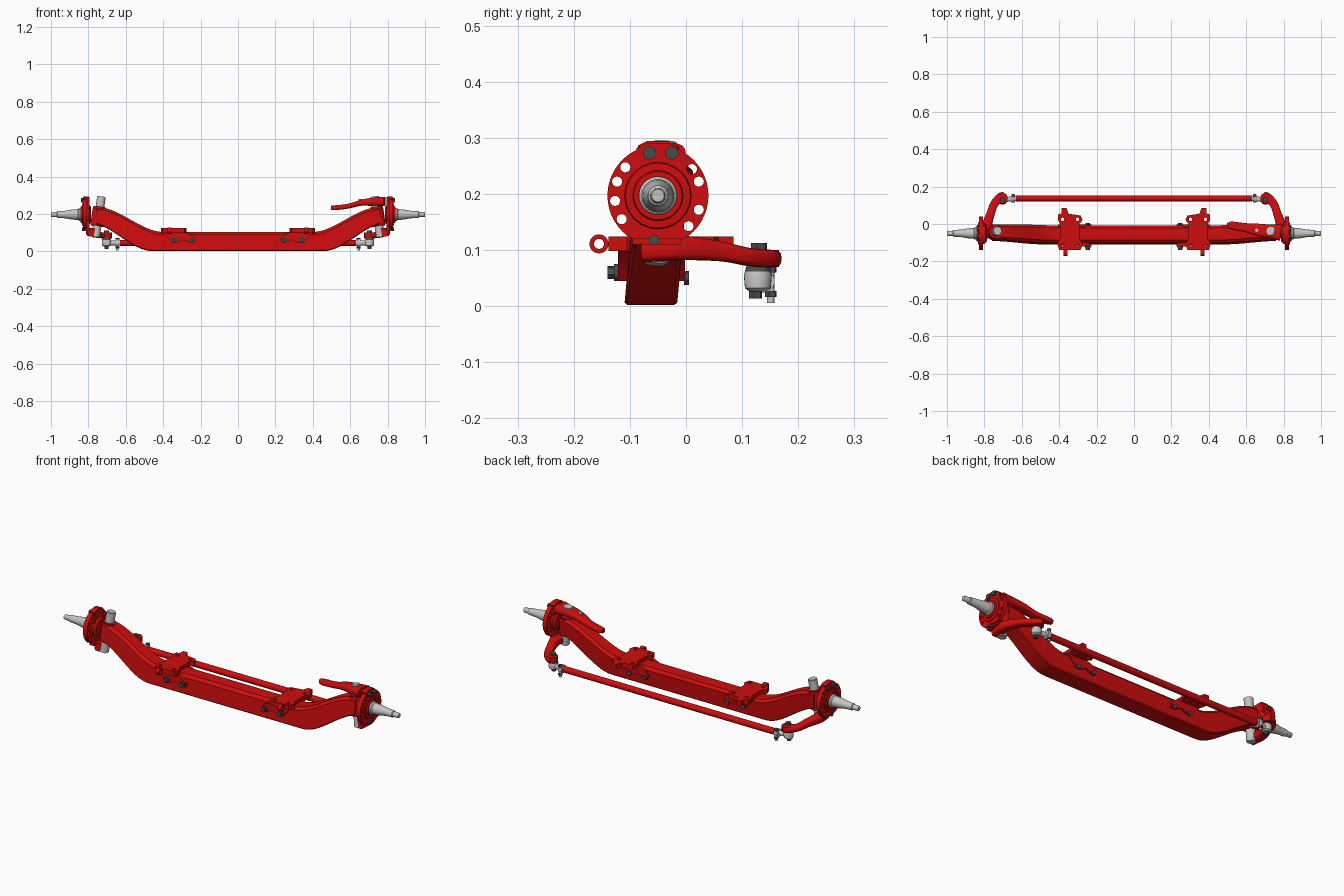
import bpy, bmesh, math
from mathutils import Vector

if "Cube" in bpy.data.objects:
    bpy.data.objects.remove(bpy.data.objects["Cube"], do_unlink=True)


def material(name, rgb, rough=0.5):
    m = bpy.data.materials.new(name)
    m.use_nodes = True
    m.diffuse_color = (*rgb, 1)
    node = m.node_tree.nodes["Principled BSDF"]
    node.inputs["Base Color"].default_value = (*rgb, 1)
    node.inputs["Roughness"].default_value = rough
    return m


RED = material("red paint", (0.62, 0.004, 0.004))
STEEL = material("bare steel", (0.55, 0.55, 0.54))
DARK = material("dark bolt steel", (0.07, 0.07, 0.07))


def finish(name, bm, mat, mirror=True, bevel=0.0):
    """Turn a bmesh in world coordinates into an object, mirrored to -x."""
    bmesh.ops.recalc_face_normals(bm, faces=bm.faces)
    if bevel:
        sharp = [e for e in bm.edges if len(e.link_faces) == 2 and e.calc_face_angle() > 0.6]
        bmesh.ops.bevel(bm, geom=sharp, offset=bevel, segments=2, affect='EDGES', clamp_overlap=True)
    for f in bm.faces:
        f.smooth = True
    for e in bm.edges:
        e.smooth = len(e.link_faces) == 2 and e.calc_face_angle() < 0.6
    me = bpy.data.meshes.new(name)
    bm.to_mesh(me)
    bm.free()
    me.materials.append(mat)
    ob = bpy.data.objects.new(name, me)
    bpy.context.scene.collection.objects.link(ob)
    if mirror:
        mod = ob.modifiers.new("Mirror", 'MIRROR')
        mod.use_mirror_merge = False
    return ob


def loft(bm, rings):
    rows = [[bm.verts.new(p) for p in r] for r in rings]
    n = len(rows[0])
    for a, b in zip(rows, rows[1:]):
        for i in range(n):
            bm.faces.new((a[i], a[(i + 1) % n], b[(i + 1) % n], b[i]))
    bm.faces.new(rows[0])
    bm.faces.new(rows[-1])


def circle(a, b, r, n=24):
    return [(a + r * math.cos(i * math.tau / n), b + r * math.sin(i * math.tau / n)) for i in range(n)]


def turned(bm, start, end, profile, n=24):
    """Revolve (distance, radius) pairs about the line from start to end."""
    start, end = Vector(start), Vector(end)
    d = (end - start).normalized()
    u = d.orthogonal().normalized()
    v = d.cross(u)
    loft(bm, [[start + d * t + u * a + v * b for a, b in circle(0, 0, r, n)] for t, r in profile])


def rod(bm, start, end, r, n=24):
    turned(bm, start, end, [(0, r), ((Vector(end) - Vector(start)).length, r)], n)


def plate(bm, axis, outline, lo, hi, holes=()):
    """Flat outline with round holes (a, b, r), extruded along an axis."""
    place = {'x': lambda a, b: (lo, a, b), 'y': lambda a, b: (a, lo, b), 'z': lambda a, b: (a, b, lo)}[axis]
    edges = []
    for loop in [outline] + [circle(*h, 16) for h in holes]:
        vs = [bm.verts.new(place(a, b)) for a, b in loop]
        edges += [bm.edges.new((vs[i - 1], vs[i])) for i in range(len(vs))]
    normal = Vector([float(axis == c) for c in "xyz"])
    fill = bmesh.ops.triangle_fill(bm, edges=edges, use_beauty=True, normal=normal)
    faces = [g for g in fill["geom"] if isinstance(g, bmesh.types.BMFace)]
    ext = bmesh.ops.extrude_face_region(bm, geom=faces, use_keep_orig=True)
    moved = [g for g in ext["geom"] if isinstance(g, bmesh.types.BMVert)]
    bmesh.ops.translate(bm, verts=moved, vec=normal * (hi - lo))


def arm(bm, stations, steps=6):
    """Smooth arm through (x, y, z, half width, half height) stations."""
    pts = [Vector(s) for s in stations]
    pts = [2 * pts[0] - pts[1]] + pts + [2 * pts[-1] - pts[-2]]
    path = []
    for i in range(1, len(pts) - 2):
        a, b, c, d = pts[i - 1:i + 3]
        for k in range(steps):
            t = k / steps
            path.append(0.5 * (2 * b + (c - a) * t + (2 * a - 5 * b + 4 * c - d) * t * t
                               + (3 * b - a - 3 * c + d) * t ** 3))
    path.append(pts[-2])
    rings = []
    for i, p in enumerate(path):
        q = path[min(i + 1, len(path) - 1)] - path[max(i - 1, 0)]
        side = Vector((q[1], -q[0], 0)).normalized()
        ring = []
        for a, b in circle(0, 0, 1, 20):
            sa, sb = [math.copysign(abs(c) ** 0.6, c) for c in (a, b)]
            ring.append(Vector(p[:3]) + side * sa * p[3] + Vector((0, 0, sb * p[4])))
        rings.append(ring)
    loft(bm, rings)


def smooth(x, lo, hi):
    t = min(max((x - lo) / (hi - lo), 0), 1)
    return t * t * (3 - 2 * t)


AY, AZ = -0.05, 0.197                 # wheel spindle axis
PIN_LOW, PIN_TOP = Vector((0.762, -0.055, 0.075)), Vector((0.73, -0.037, 0.293))


def pin_at(z):
    return PIN_LOW.lerp(PIN_TOP, (z - PIN_LOW.z) / (PIN_TOP.z - PIN_LOW.z))


# Dropped axle beam: chamfered box section, leaning slightly back
bm = bmesh.new()
rings = []
for i in range(-38, 39):
    x = i * 0.02
    top = 0.104 + 0.132 * smooth(abs(x), 0.40, 0.75)
    low = 0.002 + 0.148 * smooth(abs(x), 0.46, 0.79)
    h, c, d = 0.047 - 0.006 * smooth(abs(x), 0.5, 0.76), 0.014, 0.005
    section = [(-h + d, low), (h - d, low), (h, low + d), (h, top - c), (h - c, top),
               (-h + c, top), (-h, top - c), (-h, low + d)]
    rings.append([(x, -0.063 + y + 0.09 * z, z) for y, z in section])
loft(bm, rings)
finish("axle_beam", bm, RED, mirror=False)

# Beam eye around the kingpin
bm = bmesh.new()
rod(bm, pin_at(0.135), pin_at(0.238), 0.037)
finish("beam_eye", bm, RED, bevel=0.004)

# Kingpin with its caps
bm = bmesh.new()
rod(bm, PIN_LOW, PIN_TOP, 0.023)
finish("kingpin", bm, STEEL, bevel=0.003)

# Knuckle yokes: hulls between a kingpin boss and the flange
for name, z0, z1, r, x, f0, f1 in (("upper_yoke", 0.243, 0.288, 0.034, 0.82, 0.2, 0.27),
                                   ("lower_yoke", 0.083, 0.125, 0.036, 0.82, 0.11, 0.18)):
    bm = bmesh.new()
    rod(bm, pin_at(z0), pin_at(z1), r)
    for y in (-0.095, -0.008):
        for z in (f0, f1):
            bm.verts.new((x, y, z))
            bm.verts.new((x - 0.025, y, z))
    bmesh.ops.delete(bm, geom=bm.faces[:], context='FACES_KEEP_BOUNDARY')
    hull = bmesh.ops.convex_hull(bm, input=bm.verts[:])
    junk = [g for g in hull["geom_interior"] if isinstance(g, bmesh.types.BMVert)]
    bmesh.ops.delete(bm, geom=junk, context='VERTS')
    finish(name, bm, RED)

# Knuckle core, brake flange with bolt holes, and stepped hub
bm = bmesh.new()
turned(bm, (0.785, AY, AZ), (1, AY, AZ), [(0, 0.04), (0.012, 0.055), (0.03, 0.06)])
finish("knuckle_core", bm, RED)
bm = bmesh.new()
rim = [(y, max(z, 0.12)) for y, z in circle(AY, AZ, 0.09, 48)]
holes = [(AY + 0.077 * math.cos(math.radians(a)), AZ + 0.077 * math.sin(math.radians(a)), 0.009)
         for a in (19, 38, 139, 161, 187, 213, 315, 341)]
plate(bm, 'x', rim, 0.806, 0.829, holes)
finish("brake_flange", bm, RED)
bm = bmesh.new()
turned(bm, (0.828, AY, AZ), (1, AY, AZ), [(0, 0.06), (0.006, 0.058), (0.007, 0.045), (0.013, 0.043)])
finish("hub_step", bm, RED)

# Pad and bolts at the top and bottom of the flange
bm = bmesh.new()
plate(bm, 'x', [(-0.09, 0.255), (-0.01, 0.255), (-0.012, 0.285), (-0.03, 0.294),
                (-0.07, 0.294), (-0.088, 0.285)], 0.795, 0.83)
finish("flange_pad", bm, RED, bevel=0.003)
bm = bmesh.new()
for y in (-0.065, -0.025):
    rod(bm, (0.82, y, 0.273), (0.84, y, 0.273), 0.013, 6)
rod(bm, (0.815, -0.057, 0.118), (0.835, -0.057, 0.118), 0.01, 6)
finish("flange_bolts", bm, DARK)

# Tapered wheel spindle
bm = bmesh.new()
turned(bm, (0.835, AY, AZ), (1, AY, AZ), [(0, 0.034), (0.015, 0.034), (0.02, 0.029), (0.05, 0.027),
       (0.09, 0.02), (0.13, 0.018), (0.133, 0.014), (0.162, 0.013), (0.165, 0.011)], 32)
finish("wheel_spindle", bm, STEEL)

# Tie rod arms
bm = bmesh.new()
arm(bm, [(0.775, -0.075, 0.1, 0.028, 0.022), (0.785, -0.01, 0.104, 0.027, 0.022), (0.765, 0.06, 0.098, 0.022, 0.018),
         (0.745, 0.11, 0.088, 0.022, 0.016), (0.71, 0.142, 0.085, 0.026, 0.016), (0.69, 0.15, 0.085, 0.02, 0.015)])
rod(bm, (0.703, 0.138, 0.07), (0.703, 0.138, 0.1), 0.028)
finish("tie_rod_arm", bm, RED)

# Steering arm, only on the left
bm = bmesh.new()
arm(bm, [(0.785, -0.045, 0.268, 0.045, 0.024), (0.72, -0.038, 0.265, 0.036, 0.022), (0.66, -0.03, 0.26, 0.032, 0.016),
         (0.59, -0.018, 0.242, 0.023, 0.013), (0.525, -0.008, 0.234, 0.021, 0.013), (0.497, -0.006, 0.234, 0.012, 0.012)])
finish("steering_arm", bm, RED, mirror=False)
bm = bmesh.new()
rod(bm, (0.655, -0.033, 0.26), (0.655, -0.033, 0.281), 0.01)
finish("steering_arm_stud", bm, STEEL, mirror=False)

# Tie rod, its ball joints and clamps
TY, TZ = 0.137, 0.045
bm = bmesh.new()
rod(bm, (-0.63, TY, TZ), (0.63, TY, TZ), 0.0165)
finish("tie_rod", bm, RED, mirror=False)
bm = bmesh.new()
turned(bm, (0.703, 0.128, 0.026), (0.703, 0.128, 1),
       [(0, 0.015), (0.006, 0.023), (0.03, 0.025), (0.042, 0.02)])
rod(bm, (0.703, 0.13, TZ), (0.61, TY, TZ), 0.013)
rod(bm, (0.635, TY, TZ), (0.655, TY, TZ), 0.021)
rod(bm, (0.645, 0.151, 0.006), (0.645, 0.151, 0.066), 0.007, 12)
finish("ball_joint", bm, STEEL)
bm = bmesh.new()
turned(bm, (0.703, 0.128, 0.062), (0.703, 0.128, 1), [(0, 0.023), (0.01, 0.02)])
rod(bm, (0.703, 0.13, 0.098), (0.703, 0.13, 0.113), 0.015, 6)
rod(bm, (0.703, 0.124, 0.014), (0.703, 0.124, 0.028), 0.012, 6)
for z in (0.016, 0.06):
    rod(bm, (0.645, 0.151, z), (0.645, 0.151, z + 0.011), 0.011, 6)
finish("joint_nuts", bm, DARK)

# Spring seats on top of the beam
bm = bmesh.new()
seat = [(0.285, -0.138), (0.4, -0.138), (0.411, -0.105), (0.396, -0.08), (0.396, 0), (0.408, 0.025),
        (0.405, 0.05), (0.387, 0.058), (0.387, 0.085), (0.36, 0.085), (0.35, 0.055),
        (0.285, 0.045), (0.275, 0.02), (0.292, 0), (0.292, -0.08), (0.275, -0.105)]
plate(bm, 'z', seat, 0.098, 0.124, [(x, y, 0.009) for x in (0.302, 0.382) for y in (-0.115, 0.025)])
plate(bm, 'x', circle(-0.155, 0.111, 0.017), 0.355, 0.377, [(-0.155, 0.111, 0.009)])
finish("spring_seat", bm, RED)

# Seat side legs and their bolts
bm = bmesh.new()
leg = [(0.405, 0.1), (0.27, 0.1), (0.24, 0.083), (0.227, 0.068), (0.232, 0.047), (0.255, 0.045),
       (0.29, 0.062), (0.32, 0.047), (0.35, 0.045), (0.365, 0.065), (0.385, 0.085)]
plate(bm, 'y', leg, -0.121, -0.1)
plate(bm, 'y', leg, -0.018, -0.002)
finish("seat_leg", bm, RED)
bm = bmesh.new()
for x in (0.247, 0.34):
    rod(bm, (x, -0.128, 0.06), (x, -0.118, 0.06), 0.015)
    rod(bm, (x, -0.14, 0.06), (x, -0.128, 0.06), 0.012, 6)
    rod(bm, (x, -0.004, 0.05), (x, 0.005, 0.05), 0.013, 6)
finish("seat_bolts", bm, DARK)
